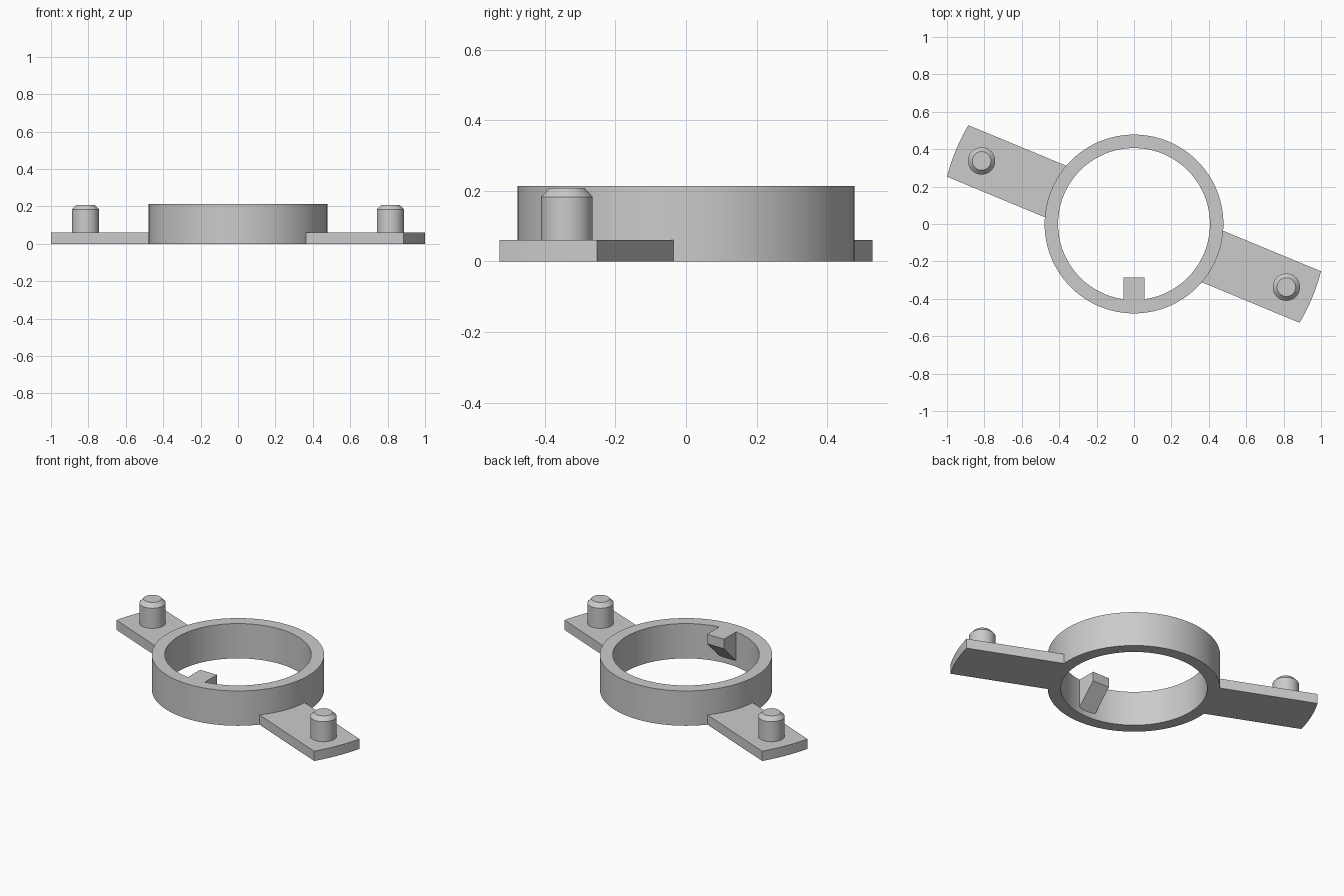
import bpy, bmesh, math
from mathutils import Matrix, Vector

cube = bpy.data.objects.get("Cube")
if cube:
    bpy.data.objects.remove(cube, do_unlink=True)

# Dimensions
RING_OUTER, RING_INNER, RING_H = 0.478, 0.406, 0.213
ARM_REACH, ARM_HALF, ARM_H = 1.031, 0.149, 0.06
ARM_ANGLE = math.radians(-22.5)
PIN_DIST, PIN_R, PIN_TOP_R, PIN_H, CHAMFER = 0.882, 0.073, 0.05, 0.208, 0.025
KEY_HALF, KEY_TIP = 0.057, -0.285

gray = bpy.data.materials.new("plain_gray")
gray.use_nodes = True
gray.diffuse_color = (0.6, 0.6, 0.6, 1)
gray.node_tree.nodes["Principled BSDF"].inputs["Base Color"].default_value = (0.6, 0.6, 0.6, 1)


def finish(name, bm, matrix=Matrix()):
    """Turn a bmesh into a shaded object."""
    bmesh.ops.remove_doubles(bm, verts=bm.verts, dist=1e-5)
    bmesh.ops.recalc_face_normals(bm, faces=bm.faces)
    mesh = bpy.data.meshes.new(name)
    bm.to_mesh(mesh)
    bm.free()
    mesh.materials.append(gray)
    obj = bpy.data.objects.new(name, mesh)
    obj.matrix_world = matrix
    bpy.context.collection.objects.link(obj)
    bpy.ops.object.select_all(action="DESELECT")
    obj.select_set(True)
    bpy.context.view_layer.objects.active = obj
    bpy.ops.object.shade_smooth_by_angle(angle=math.radians(30))
    return obj


def lathe(name, profile, steps, closed=False, matrix=Matrix()):
    """Revolve (radius, height) points around z."""
    bm = bmesh.new()
    verts = [bm.verts.new((r, 0, z)) for r, z in profile]
    pairs = list(zip(verts, verts[1:])) + ([(verts[-1], verts[0])] if closed else [])
    edges = [bm.edges.new(p) for p in pairs]
    bmesh.ops.spin(bm, geom=verts + edges, cent=(0, 0, 0), axis=(0, 0, 1),
                   angle=math.tau, steps=steps)
    return finish(name, bm, matrix)


def prism(name, points, offset, matrix=Matrix()):
    """Extrude a planar outline by an offset."""
    bm = bmesh.new()
    face = bm.faces.new([bm.verts.new(p) for p in points])
    new = bmesh.ops.extrude_face_region(bm, geom=[face], use_keep_orig=True)["geom"]
    bmesh.ops.translate(bm, vec=Vector(offset),
                        verts=[v for v in new if isinstance(v, bmesh.types.BMVert)])
    return finish(name, bm, matrix)


# Central ring
lathe("ring", [(RING_INNER, 0), (RING_OUTER, 0), (RING_OUTER, RING_H), (RING_INNER, RING_H)],
      128, closed=True)

# Two opposite arms with rounded ends, each carrying a chamfered pin
spread = math.asin(ARM_HALF / ARM_REACH)
arc = [(ARM_REACH * math.cos(t), ARM_REACH * math.sin(t), 0)
       for t in (spread * (i / 6 - 1) for i in range(13))]
root = 0.42
for side, turn in (("left", 0), ("right", math.pi)):
    spin = Matrix.Rotation(ARM_ANGLE + turn, 4, "Z")
    prism(side + "_arm", [(root, -ARM_HALF, 0)] + arc + [(root, ARM_HALF, 0)],
          (0, 0, ARM_H), spin)
    lathe(side + "_pin", [(0, ARM_H / 2), (PIN_R, ARM_H / 2), (PIN_R, PIN_H - CHAMFER),
                          (PIN_TOP_R, PIN_H), (0, PIN_H)], 48,
          matrix=spin @ Matrix.Translation((PIN_DIST, 0, 0)))

# Inner key with a sloped underside, flush with the ring top
back, tip_low = -0.43, 0.155
outline = [(KEY_TIP, RING_H), (KEY_TIP, tip_low), (back, tip_low + back - KEY_TIP), (back, RING_H)]
prism("inner_key", [(-KEY_HALF, y, z) for y, z in outline], (2 * KEY_HALF, 0, 0))
